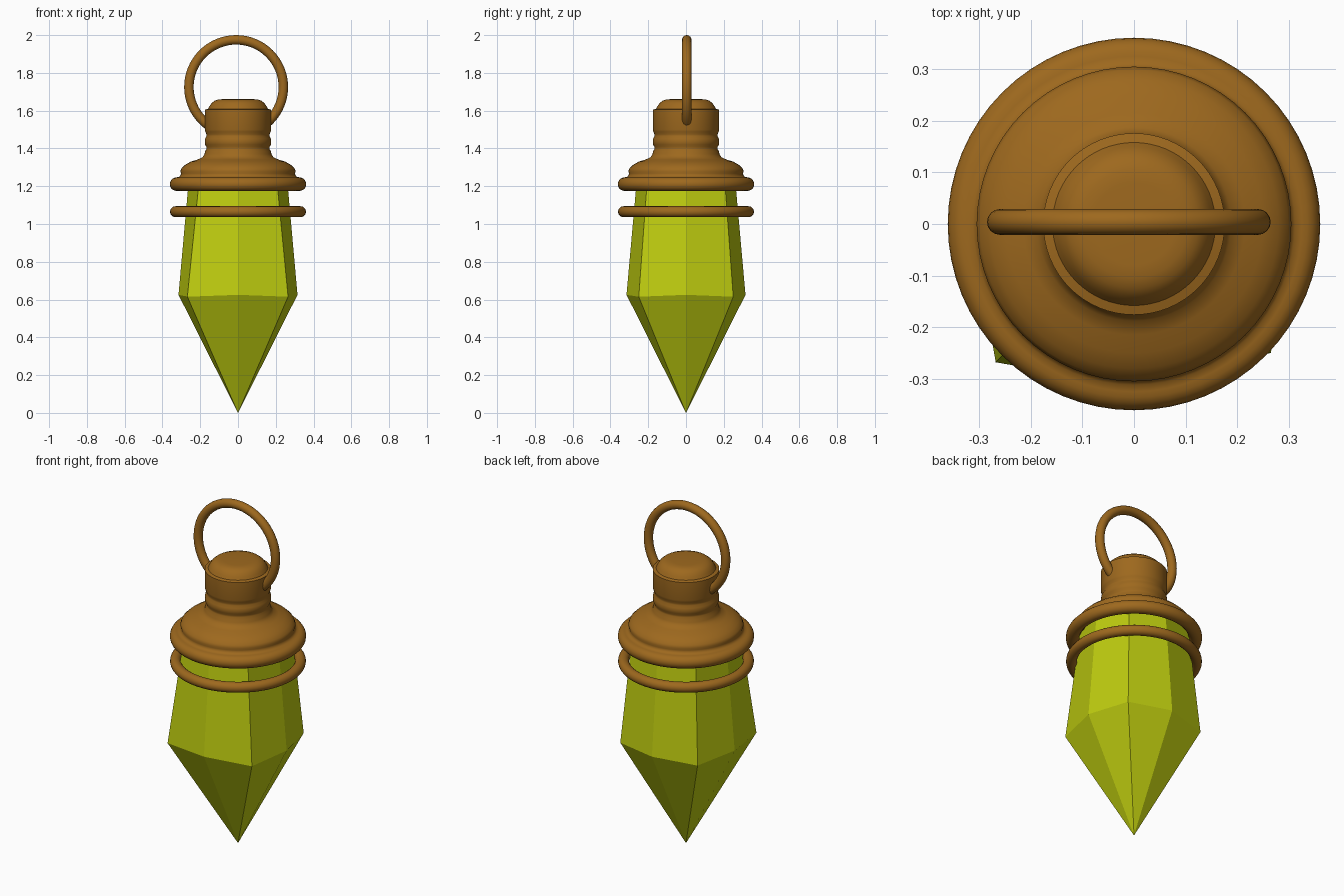
import bpy, bmesh, math

if "Cube" in bpy.data.objects:
    bpy.data.objects.remove(bpy.data.objects["Cube"])


def material(name, color):
    m = bpy.data.materials.new(name)
    m.diffuse_color = color
    m.use_nodes = True
    m.node_tree.nodes["Principled BSDF"].inputs["Base Color"].default_value = m.diffuse_color
    return m


BRASS = material("brass", (0.34, 0.14, 0.013, 1))
GEM = material("green_gem", (0.52, 0.61, 0.005, 1))


def mesh_object(name, bm, mat):
    bmesh.ops.recalc_face_normals(bm, faces=bm.faces)
    mesh = bpy.data.meshes.new(name)
    bm.to_mesh(mesh)
    bm.free()
    obj = bpy.data.objects.new(name, mesh)
    bpy.context.collection.objects.link(obj)
    mesh.materials.append(mat)
    return obj


def smooth(obj, angle=40):
    bpy.ops.object.select_all(action='DESELECT')
    obj.select_set(True)
    bpy.context.view_layer.objects.active = obj
    bpy.ops.object.shade_smooth_by_angle(angle=math.radians(angle))


def lathe(name, profile, mat, steps=64):
    bm = bmesh.new()
    verts = [bm.verts.new((r, 0, z)) for r, z in profile]
    edges = [bm.edges.new(pair) for pair in zip(verts, verts[1:])]
    bmesh.ops.spin(bm, geom=verts + edges, cent=(0, 0, 0), axis=(0, 0, 1),
                   angle=math.tau, steps=steps)
    bmesh.ops.remove_doubles(bm, verts=bm.verts, dist=0.0005)
    obj = mesh_object(name, bm, mat)
    smooth(obj)
    return obj


def torus(name, major, minor, location, rotation=(0, 0, 0)):
    bpy.ops.mesh.primitive_torus_add(major_radius=major, minor_radius=minor,
                                     major_segments=64, minor_segments=16,
                                     location=location, rotation=rotation)
    obj = bpy.context.object
    obj.name = name
    obj.data.materials.append(BRASS)
    smooth(obj, 60)


# Faceted crystal: eight slightly uneven sides, tapered above, pointed below
waist = [(-0.268, -0.268), (0, -0.315), (0.265, -0.25), (0.315, 0),
         (0.25, 0.25), (0, 0.315), (-0.25, 0.25), (-0.315, 0)]
bm = bmesh.new()
low = [bm.verts.new((x, y, 0.625 if x * y == 0 else 0.615)) for x, y in waist]
high = []
for i in range(8):
    a = math.radians(225 + 45 * i)
    r = 0.259 if i % 2 else 0.288
    high.append(bm.verts.new((r * math.cos(a), r * math.sin(a), 1.25)))
tip = bm.verts.new((0, 0, 0))
for i in range(8):
    j = (i + 1) % 8
    bm.faces.new((low[i], low[j], high[j], high[i]))
    bm.faces.new((tip, low[j], low[i]))
bm.faces.new(high)
mesh_object("crystal", bm, GEM)

# Bell-shaped cap with rolled rim, grooved neck and domed top
rim = [(0.325 + 0.036 * math.cos(math.radians(a)),
        1.211 + 0.036 * math.sin(math.radians(a))) for a in range(-180, 91, 18)]
cap = [(0, 1.27), (0.27, 1.26), (0.289, 1.235)] + rim + [
    (0.312, 1.249), (0.304, 1.258), (0.302, 1.268), (0.305, 1.28),
    (0.299, 1.295), (0.28, 1.313), (0.25, 1.33), (0.215, 1.341),
    (0.188, 1.353), (0.177, 1.37), (0.174, 1.385), (0.167, 1.397),
    (0.167, 1.407), (0.174, 1.42), (0.176, 1.435), (0.174, 1.452),
    (0.167, 1.465), (0.167, 1.475), (0.173, 1.488), (0.176, 1.5),
    (0.176, 1.605), (0.158, 1.61), (0.15, 1.625), (0.14, 1.64),
    (0.125, 1.652), (0.105, 1.659), (0.08, 1.661), (0, 1.661)]
lathe("cap", cap, BRASS)

# Wire band around the crystal and hanging loop through the neck
torus("wire_band", 0.331, 0.029, (0, 0, 1.065))
torus("hanging_loop", 0.25, 0.025, (-0.01, 0.004, 1.725), (math.pi / 2, 0, 0))
